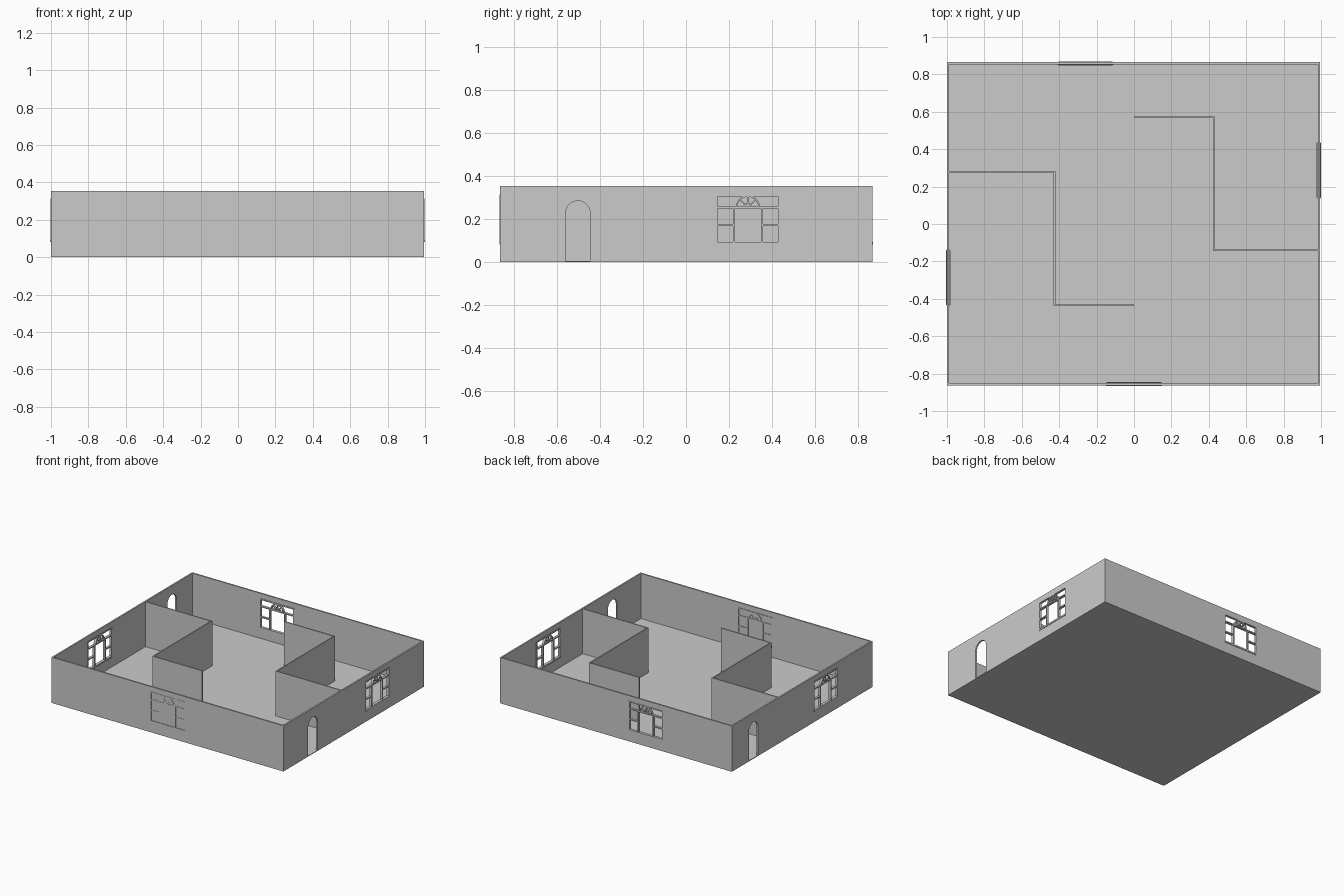
import bpy, bmesh
from math import sin, cos, pi, radians
from mathutils import Vector, Matrix

if "Cube" in bpy.data.objects:
    bpy.data.objects.remove(bpy.data.objects["Cube"])

X0, X1, Y0, Y1, H = -1.0, 0.995, -0.863, 0.865, 0.355   # outer wall extents
T, FLOOR = 0.012, 0.005


def add_box(bm, x0, x1, y0, y1, z0, z1):
    m = Matrix.Translation(((x0 + x1) / 2, (y0 + y1) / 2, (z0 + z1) / 2)) @ \
        Matrix.Diagonal((x1 - x0, y1 - y0, z1 - z0, 1))
    bmesh.ops.create_cube(bm, size=1, matrix=m)


def add_prism(bm, pts, y0, y1):
    # closed x/z outline pulled from y0 to y1
    f = bm.faces.new([bm.verts.new((x, y0, z)) for x, z in pts])
    r = bmesh.ops.extrude_face_region(bm, geom=[f])
    bmesh.ops.translate(bm, vec=(0, y1 - y0, 0),
                        verts=[v for v in r['geom'] if isinstance(v, bmesh.types.BMVert)])


def finish(bm, name, loc=(0, 0, 0), turn=0):
    bmesh.ops.recalc_face_normals(bm, faces=bm.faces)
    bmesh.ops.transform(bm, verts=bm.verts, matrix=Matrix.Translation(loc) @ Matrix.Rotation(radians(turn), 4, 'Z'))
    me = bpy.data.meshes.new(name)
    bm.to_mesh(me)
    bm.free()
    ob = bpy.data.objects.new(name, me)
    bpy.context.collection.objects.link(ob)
    return ob


def arc(r, cz, n=12):
    return [(r * cos(pi * i / n), cz + r * sin(pi * i / n)) for i in range(n + 1)]


def cut(target, bm, loc=(0, 0, 0), turn=0):
    cutter = finish(bm, "cutter", loc, turn)
    cutter.hide_render = True
    mod = target.modifiers.new("cut", 'BOOLEAN')
    mod.operation, mod.solver, mod.object = 'DIFFERENCE', 'EXACT', cutter
    bpy.context.view_layer.objects.active = target
    bpy.ops.object.modifier_apply(modifier=mod.name)
    bpy.data.objects.remove(cutter)


# Window frame: local x along the wall, -y outwards
W, ZB, ZM, ZT, B = 0.145, 0.085, 0.255, 0.315, 0.009
MX, ARCH = 0.065, 0.056


def window_frame(name, loc, turn):
    bm = bmesh.new()
    ya, yb = -0.002, 0.016
    for s in (-1, 1):
        add_box(bm, s * W - B / 2, s * W + B / 2, ya, yb, ZB, ZT)          # jambs
        add_box(bm, s * MX - B / 2, s * MX + B / 2, ya, yb, ZB, ZM)        # mullions
        add_box(bm, min(s * MX, s * W), max(s * MX, s * W), ya, yb, 0.168, 0.168 + B)
    add_box(bm, -W, W, ya, yb, ZM - B / 2, ZM + B / 2)                     # transom
    add_box(bm, -W, W, ya, yb, ZT - B, ZT)                                 # head
    add_box(bm, -W, W, -0.004, 0.018, ZB - 0.003, ZB + B)                  # sill
    # fan light: arch, hub and spokes
    for r in (ARCH, 0.022):
        add_prism(bm, arc(r, ZM) + arc(r - B * 0.8, ZM)[::-1], ya, yb)
    for a in (pi / 4, pi / 2, 3 * pi / 4):
        d, n = Vector((cos(a), sin(a))), Vector((-sin(a), cos(a))) * 0.003
        c = Vector((0, ZM))
        p, q = c + d * 0.018, c + d * (ARCH - 0.003)
        add_prism(bm, [p - n, q - n, q + n, p + n], ya, yb)
    return finish(bm, name, loc, turn)


# Floor and outer walls hollowed from one block
bm = bmesh.new()
add_box(bm, X0, X1, Y0, Y1, 0, H)
shell = finish(bm, "outer_walls_and_floor")
bm = bmesh.new()
add_box(bm, X0 + T, X1 - T, Y0 + T, Y1 - T, FLOOR, H + 0.1)
cut(shell, bm)

# Windows (the front one is set into an uncut wall)
for side, loc, turn in (("front", (0, Y0, 0), 0), ("right", (X1, 0.287, 0), 90),
                        ("back", (-0.26, Y1, 0), 180), ("left", (X0, -0.287, 0), -90)):
    if side != "front":
        bm = bmesh.new()
        add_box(bm, -W, W, -0.05, 0.05, ZB + 0.003, ZT - 0.003)
        cut(shell, bm, loc, turn)
    window_frame(side + "_window_frame", loc, turn)

# Arched doorways
for loc, turn in (((X1, -0.502, 0), 90), ((X0, 0.6, 0), -90)):
    bm = bmesh.new()
    r = 0.057
    add_prism(bm, [(-r, FLOOR), (r, FLOOR)] + arc(r, 0.228, 16), -0.05, 0.05)
    cut(shell, bm, loc, turn)

# Inner partition walls
paths = {"left_partition": [(X0 + T / 2, 0.28), (-0.425, 0.28), (-0.425, -0.435), (0, -0.435)],
         "right_partition": [(0, 0.57), (0.428, 0.57), (0.428, -0.14), (X1 - T / 2, -0.14)]}
for name, path in paths.items():
    bm = bmesh.new()
    low = [bm.verts.new((x, y, FLOOR / 2)) for x, y in path]
    top = [bm.verts.new((x, y, H - 0.001)) for x, y in path]
    for i in range(3):
        bm.faces.new((low[i], low[i + 1], top[i + 1], top[i]))
    ob = finish(bm, name)
    mod = ob.modifiers.new("thickness", 'SOLIDIFY')
    mod.thickness, mod.offset, mod.use_even_offset = 0.009, 0, True
